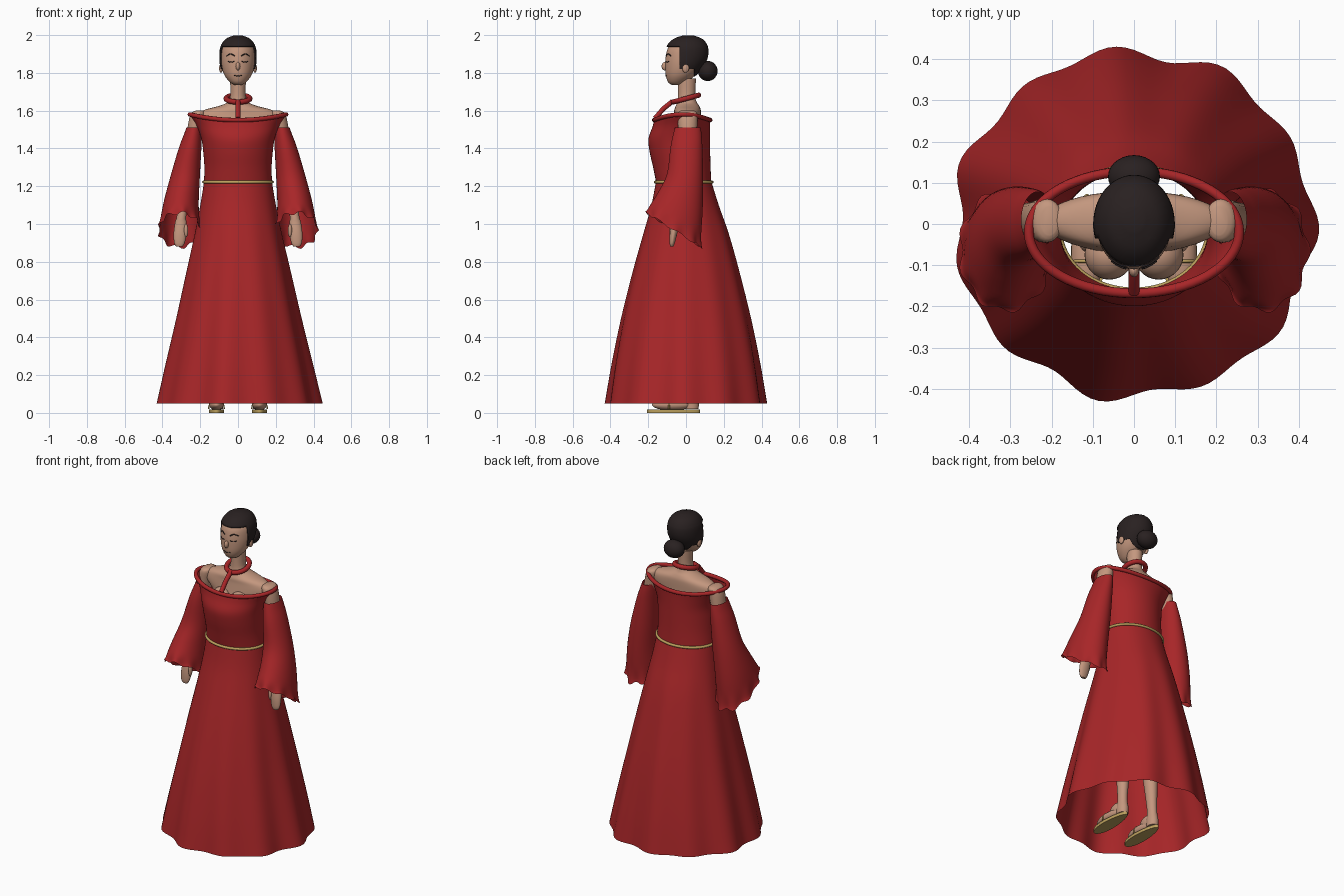
import bpy, bmesh, math
from mathutils import Vector
from mathutils.bvhtree import BVHTree

if "Cube" in bpy.data.objects:
    bpy.data.objects.remove(bpy.data.objects["Cube"])


def material(name, rgb):
    m = bpy.data.materials.new(name)
    m.diffuse_color = (*rgb, 1)
    m.use_nodes = True
    m.node_tree.nodes["Principled BSDF"].inputs["Base Color"].default_value = m.diffuse_color
    return m


RED = material("red_fabric", (0.39, 0.019, 0.021))
SKIN = material("skin", (0.55, 0.31, 0.21))
DARK = material("dark_hair", (0.022, 0.015, 0.015))
GOLD = material("gold", (0.50, 0.35, 0.11))


def finish(name, bm, mat, angle=40):
    bmesh.ops.recalc_face_normals(bm, faces=bm.faces[:])
    me = bpy.data.meshes.new(name)
    bm.to_mesh(me)
    bm.free()
    me.materials.append(mat)
    ob = bpy.data.objects.new(name, me)
    bpy.context.collection.objects.link(ob)
    bpy.ops.object.select_all(action='DESELECT')
    ob.select_set(True)
    bpy.context.view_layer.objects.active = ob
    bpy.ops.object.shade_smooth_by_angle(angle=math.radians(angle))
    return ob


def spline(keys, sub):
    """Catmull-Rom through parameter tuples."""
    out = []
    for i in range(len(keys) - 1):
        a, b = keys[max(i - 1, 0)], keys[i]
        c, d = keys[i + 1], keys[min(i + 2, len(keys) - 1)]
        for k in range(sub):
            t = k / sub
            out.append([0.5 * (2*q + (r - p)*t + (2*p - 5*q + 4*r - s)*t*t + (3*q - p - 3*r + s)*t**3)
                        for p, q, r, s in zip(a, b, c, d)])
    return out + [list(keys[-1])]


def loft(keys, n=32, sub=4, caps=True, warp=None):
    """Elliptical rings given as (z, rx, ry, cx, cy, tilt)."""
    bm = bmesh.new()
    rows = []
    rings = spline(keys, sub)
    for i, (z, rx, ry, cx, cy, tilt) in enumerate(rings):
        t = i / (len(rings) - 1)
        row = []
        for k in range(n):
            a = 2 * math.pi * k / n
            grow, dz = warp(a, t) if warp else (0, 0)
            x, y = (rx + grow) * math.cos(a), (ry + grow) * math.sin(a)
            row.append(bm.verts.new((cx + x, cy + y, z - tilt * y + dz)))
        rows.append(row)
    for r, q in zip(rows, rows[1:]):
        for k in range(n):
            bm.faces.new((r[k], r[(k + 1) % n], q[(k + 1) % n], q[k]))
    if caps:
        bm.faces.new(rows[0])
        bm.faces.new(rows[-1][::-1])
    return bm


def ball(name, loc, size, mat):
    bm = bmesh.new()
    bmesh.ops.create_uvsphere(bm, u_segments=28, v_segments=16, radius=1)
    for v in bm.verts:
        v.co = Vector([l + c * s for l, c, s in zip(loc, v.co, size)])
    return finish(name, bm, mat)


def tube(name, pts, radius, mat, closed=False):
    cu = bpy.data.curves.new(name, 'CURVE')
    cu.dimensions = '3D'
    cu.bevel_depth, cu.bevel_resolution, cu.use_fill_caps = radius, 3, True
    sp = cu.splines.new('POLY')
    sp.points.add(len(pts) - 1)
    for p, co in zip(sp.points, pts):
        p.co = (*co, 1)
    sp.use_cyclic_u = closed
    tmp = bpy.data.objects.new(name + "_path", cu)
    bpy.context.collection.objects.link(tmp)
    bm = bmesh.new()
    me = bpy.data.meshes.new_from_object(tmp)
    bm.from_mesh(me)
    bpy.data.objects.remove(tmp)
    return finish(name, bm, mat)


def oval(rx, ry, cy, height, n=64):
    angles = [2 * math.pi * k / n for k in range(n)]
    return [(rx * math.cos(a), cy + ry * math.sin(a), height(math.cos(a), math.sin(a))) for a in angles]


# Gown: skirt with folds that deepen toward the hem, then bodice
def folds(a, t):
    return t * t * (0.012 * math.cos(11 * a + 0.6) + 0.007 * math.cos(7 * a - 0.4)), 0


finish("skirt", loft([(1.22, .18, .148, 0, -.012, 0), (1.1, .20, .178, 0, -.005, 0),
                      (.95, .23, .225, 0, 0, 0), (.75, .275, .28, 0, 0, 0), (.5, .33, .34, 0, 0, 0),
                      (.25, .388, .388, 0, 0, 0), (.05, .432, .418, 0, 0, 0)],
                     n=132, caps=False, warp=folds), RED)
finish("bodice", loft([(1.22, .18, .146, 0, -.012, 0), (1.3, .178, .152, 0, -.022, 0),
                       (1.38, .184, .16, 0, -.032, 0), (1.45, .195, .163, 0, -.036, 0),
                       (1.51, .222, .153, 0, -.026, 0), (1.55, .255, .148, 0, -.02, 0)],
                      n=64, caps=False, warp=lambda a, t: (0, .03 * t**3 * math.cos(a)**2)), RED)
tube("neckline_rim", oval(.255, .148, -.02, lambda c, s: 1.55 + .03 * c * c), .012, RED, True)
tube("belt", oval(.182, .15, -.012, lambda c, s: 1.222), .008, GOLD, True)
tube("collar", oval(.063, .067, 0, lambda c, s: 1.664 + .018 * s), .014, RED, True)
tube("halter_strap", [(0, -.07, 1.65), (0, -.12, 1.61), (0, -.165, 1.558)], .0135, RED)

# Body
finish("torso", loft([(1.77, .042, .048, 0, .005, 0), (1.68, .041, .046, 0, .003, 0),
                      (1.645, .055, .052, 0, .005, 0), (1.625, .10, .062, 0, .008, 0),
                      (1.605, .175, .07, 0, .008, 0), (1.58, .215, .072, 0, .008, 0),
                      (1.54, .215, .075, 0, .005, 0), (1.48, .16, .08, 0, 0, 0),
                      (1.38, .14, .085, 0, -.01, 0), (1.25, .12, .08, 0, -.01, 0),
                      (1.1, .14, .085, 0, -.005, 0), (.95, .13, .075, 0, 0, 0)], n=40), SKIN)


def ruffle(a, t):
    k = max(0, (t - .8) / .2)
    return k * .007 * math.cos(9 * a) + k**3 * .006, k * .006 * math.sin(8 * a)


for side, s in (("left", 1), ("right", -1)):
    ball(side + "_bust", (s * .06, -.075, 1.475), (.06, .06, .065), SKIN)
    # Arm tapering into a flat hand
    finish(side + "_arm", loft([(1.60, .02, .035, s * .205, .008, 0), (1.585, .038, .052, s * .21, .008, 0),
                                (1.53, .042, .052, s * .222, .008, 0), (1.42, .038, .045, s * .24, .01, 0),
                                (1.25, .033, .036, s * .27, .005, 0), (1.05, .025, .026, s * .298, -.045, 0),
                                (1.01, .03, .022, s * .303, -.055, 0), (.95, .034, .02, s * .307, -.066, 0),
                                (.90, .028, .014, s * .31, -.073, 0), (.88, .016, .008, s * .31, -.075, 0)],
                               n=24), SKIN)
    ball(side + "_thumb", (s * .275, -.075, .965), (.011, .013, .035), SKIN)
    # Flared sleeve with hem lifted at the front
    finish(side + "_sleeve", loft([(1.51, .040, .068, s * .233, .01, 0), (1.47, .048, .076, s * .24, .007, 0),
                                   (1.40, .060, .085, s * .254, .002, 0), (1.25, .078, .096, s * .28, -.005, .15),
                                   (1.12, .092, .118, s * .30, -.03, .4), (1.02, .103, .136, s * .308, -.056, .55),
                                   (.968, .106, .14, s * .31, -.064, .62)],
                                  n=72, caps=False, warp=ruffle), RED)
    # Leg, foot and sandal
    finish(side + "_leg", loft([(1.05, .055, .065, s * .07, 0, 0), (.8, .058, .062, s * .08, 0, 0),
                                (.52, .042, .045, s * .09, .01, 0), (.38, .043, .048, s * .098, .022, 0),
                                (.14, .027, .031, s * .108, .028, 0), (.06, .031, .038, s * .11, .03, 0),
                                (.02, .03, .036, s * .11, .03, 0)], n=24), SKIN)
    ball(side + "_foot", (s * .114, -.075, .043), (.038, .105, .03), SKIN)
    ball(side + "_instep", (s * .111, -.01, .065), (.03, .06, .045), SKIN)
    sole = loft([(.018, .046, .14, s * .114, -.067, 0), (0, .046, .14, s * .114, -.067, 0)], n=40, sub=1)
    for v in sole.verts:
        v.co.x = s * .114 + (v.co.x - s * .114) * (.85 - 1.1 * (v.co.y + .067))
    finish(side + "_sandal_sole", sole, GOLD)
    tube(side + "_sandal_strap", [(s * .114 + .041 * math.cos(a), -.09, .02 + .055 * math.sin(a))
                                  for a in [math.pi * k / 12 for k in range(13)]], .004, GOLD)

# Head
HEAD = [(1.735, .018, .022, 0, -.05, 0), (1.75, .042, .047, 0, -.047, 0), (1.785, .07, .077, 0, -.03, 0),
        (1.83, .086, .097, 0, -.013, 0), (1.88, .091, .108, 0, 0, 0), (1.93, .085, .102, 0, .006, 0),
        (1.97, .058, .07, 0, .01, 0), (1.989, .015, .02, 0, .012, 0)]
head = loft(HEAD, n=40)
tree = BVHTree.FromBMesh(head)
finish("head", head, SKIN)

# Hair shell trimmed along the hairline
hair = loft([(z + .003 + .006 * (z > 1.9), rx + .008, ry + .008, cx, cy, 0) for z, rx, ry, cx, cy, _ in HEAD], n=48)
for axis, d in ((1, -.035), (1, .045), (2, 1.765), (2, 1.82), (2, 1.94)):
    co, no = Vector(), Vector()
    co[axis], no[axis] = d, 1
    bmesh.ops.bisect_plane(hair, geom=hair.verts[:] + hair.edges[:] + hair.faces[:], plane_co=co, plane_no=no)
bare = []
for f in hair.faces:
    c = f.calc_center_median()
    if not (c.z > 1.94 or (c.y > -.035 and c.z > 1.82) or (c.y > .045 and c.z > 1.765)):
        bare.append(f)
bmesh.ops.delete(hair, geom=bare, context='FACES')
shell = finish("hair", hair, DARK)
mod = shell.modifiers.new("thickness", 'SOLIDIFY')
mod.thickness = .007
ball("hair_bun", (0, .115, 1.81), (.063, .052, .053), DARK)

# Face: nose, ears and thin drawn lines
ball("nose", (0, -.113, 1.835), (.012, .016, .022), SKIN)


def face_line(name, pts, r=.0022):
    path = []
    for x, z in pts:
        hit = tree.ray_cast(Vector((x, -1, z)), Vector((0, 1, 0)))[0]
        path.append((x, hit.y - .001, z))
    tube(name, path, r, DARK)


STEPS = [k / 8 for k in range(9)]
for side, s in (("left", 1), ("right", -1)):
    ball(side + "_ear", (s * .09, -.002, 1.825), (.01, .018, .024), SKIN)
    face_line(side + "_brow", [(s * (.018 + .042 * t), 1.89 + .01 * math.sin(math.pi * t)) for t in STEPS], .003)
    face_line(side + "_eye", [(s * (.02 + .034 * t), 1.862 - .005 * math.sin(math.pi * t)) for t in STEPS], .0025)
face_line("mouth", [(.02 * (2 * t - 1), 1.787 - .004 * math.sin(math.pi * t)) for t in STEPS])
